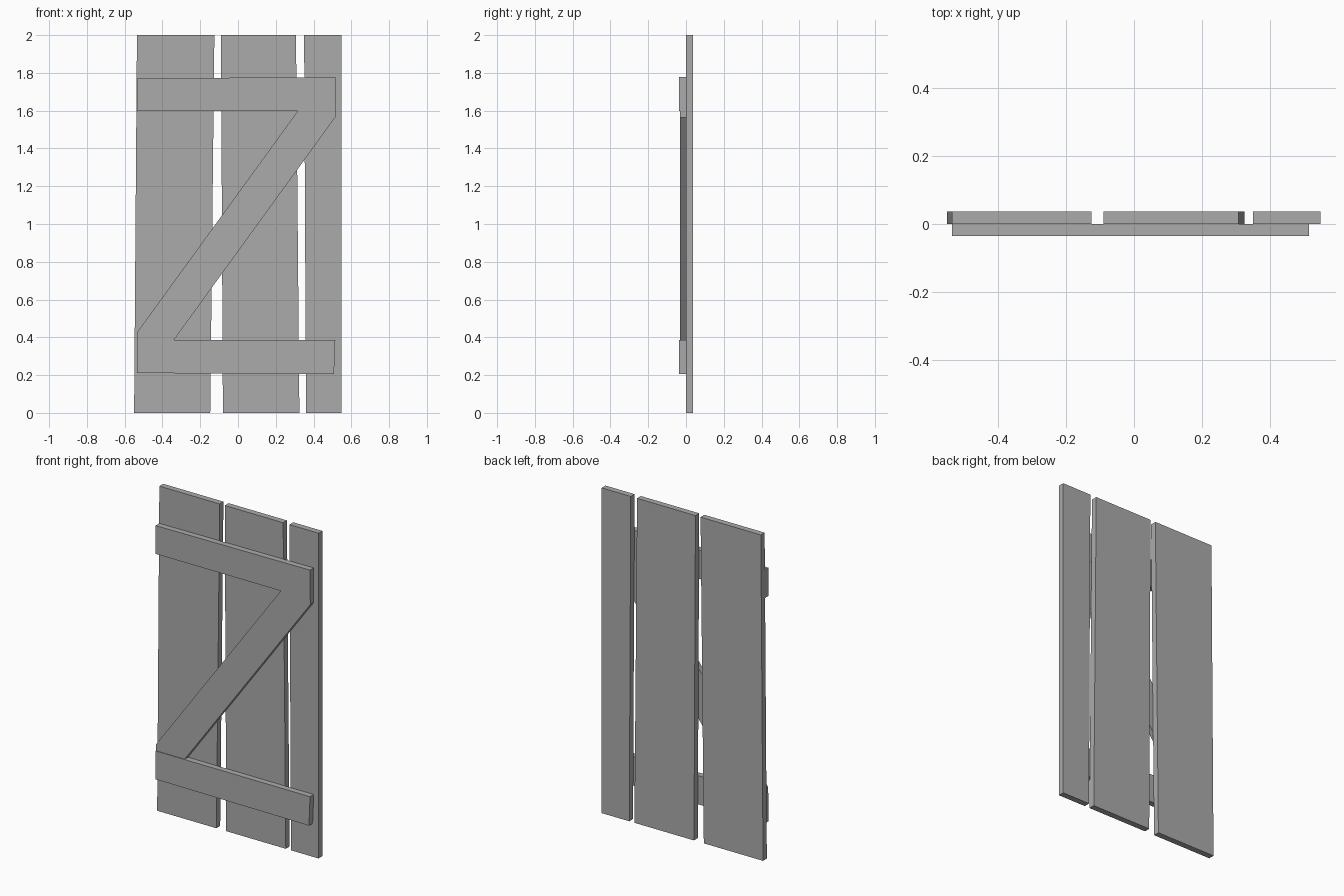
import bpy
import bmesh

cube = bpy.data.objects.get("Cube")
if cube:
    bpy.data.objects.remove(cube, do_unlink=True)

# One plain grey for all the boards
grey = bpy.data.materials.new("plain grey")
grey.use_nodes = True
colour = (0.41, 0.41, 0.41, 1)
grey.diffuse_color = colour
grey.node_tree.nodes["Principled BSDF"].inputs["Base Color"].default_value = colour


def board(name, outline, front, back):
    """Extrude an outline in x and z from the front to the back depth."""
    bm = bmesh.new()
    face = bm.faces.new([bm.verts.new((x, front, z)) for x, z in outline])
    extruded = bmesh.ops.extrude_face_region(bm, geom=[face])["geom"]
    verts = [v for v in extruded if isinstance(v, bmesh.types.BMVert)]
    bmesh.ops.translate(bm, verts=verts, vec=(0, back - front, 0))
    bmesh.ops.recalc_face_normals(bm, faces=bm.faces[:])
    mesh = bpy.data.meshes.new(name)
    bm.to_mesh(mesh)
    bm.free()
    mesh.materials.append(grey)
    obj = bpy.data.objects.new(name, mesh)
    bpy.context.collection.objects.link(obj)


# Upright planks: bottom left, bottom right, top right, top left
planks = {
    "right_plank": (-0.55, -0.147, -0.125, -0.535),
    "middle_plank": (-0.08, 0.325, 0.307, -0.09),
    "left_plank": (0.36, 0.548, 0.548, 0.35),
}
for name, xs in planks.items():
    board(name, list(zip(xs, (0, 0, 2, 2))), 0, 0.037)

# Cross rails on the front
board("upper_rail", [(-0.535, 1.597), (0.515, 1.597), (0.515, 1.778), (-0.535, 1.771)], -0.036, 0)
board("lower_rail", [(-0.535, 0.211), (0.508, 0.205), (0.515, 0.385), (-0.535, 0.385)], -0.036, 0)

# Diagonal brace, set back slightly between the rails
board("diagonal_brace", [(-0.535, 0.385), (-0.34, 0.385), (0.515, 1.565),
                         (0.515, 1.597), (0.315, 1.597), (-0.535, 0.425)], -0.032, 0)
